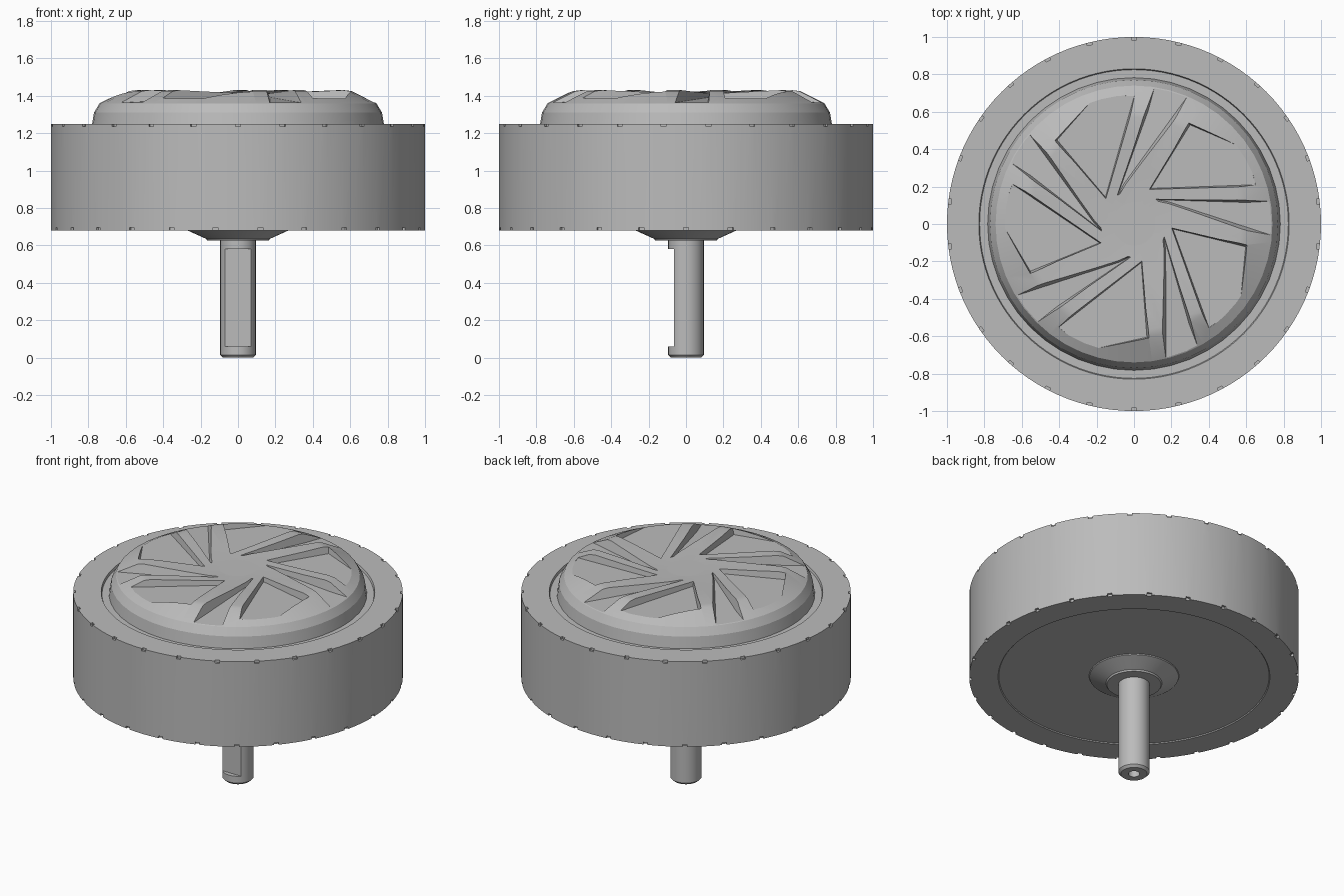
import bpy, bmesh, math
from mathutils import Matrix, Vector

if "Cube" in bpy.data.objects:
    bpy.data.objects.remove(bpy.data.objects["Cube"])

grey = bpy.data.materials.new("plain_grey")
grey.use_nodes = True
grey.diffuse_color = (0.5, 0.5, 0.5, 1)
grey.node_tree.nodes["Principled BSDF"].inputs["Base Color"].default_value = (0.5, 0.5, 0.5, 1)


def to_object(name, bm):
    bmesh.ops.recalc_face_normals(bm, faces=bm.faces)
    mesh = bpy.data.meshes.new(name)
    bm.to_mesh(mesh)
    bm.free()
    mesh.materials.append(grey)
    obj = bpy.data.objects.new(name, mesh)
    bpy.context.collection.objects.link(obj)
    return obj


def lathe(name, profile, steps):
    """Spin an (r, z) profile around the z axis."""
    bm = bmesh.new()
    verts = [bm.verts.new((r, 0, z)) for r, z in profile]
    edges = [bm.edges.new(pair) for pair in zip(verts, verts[1:])]
    bmesh.ops.spin(bm, geom=verts + edges, cent=(0, 0, 0), axis=(0, 0, 1),
                   angle=2 * math.pi, steps=steps, use_duplicate=False)
    bmesh.ops.remove_doubles(bm, verts=bm.verts, dist=0.0005)
    return to_object(name, bm)


def add_box(bm, centre, size, angle=0):
    matrix = (Matrix.Rotation(angle, 4, "Z") @ Matrix.Translation(centre)
              @ Matrix.Diagonal((*size, 1)))
    bmesh.ops.create_cube(bm, size=1, matrix=matrix)


def add_prism(bm, floor, top, floor_z, angle):
    """Tapered prism between two outlines; floor_z gives the floor height at x."""
    turn = Matrix.Rotation(angle, 3, "Z")
    low = [bm.verts.new(turn @ Vector((x, y, floor_z(x)))) for x, y in floor]
    high = [bm.verts.new(turn @ Vector((x, y, 1.5))) for x, y in top]
    bm.faces.new(low)
    bm.faces.new(high)
    for i in range(len(low)):
        j = (i + 1) % len(low)
        bm.faces.new((low[i], low[j], high[j], high[i]))


def cut(obj, bm):
    """Subtract the cutter mesh and bake the result."""
    cutter = to_object("cutter", bm)
    cutter.hide_render = True
    mod = obj.modifiers.new("cut", "BOOLEAN")
    mod.operation = "DIFFERENCE"
    mod.solver = "EXACT"
    mod.object = cutter
    bpy.context.view_layer.objects.active = obj
    bpy.ops.object.modifier_apply(modifier=mod.name)
    bpy.data.objects.remove(cutter)


# Tyre with a shallow groove around the cover, and notches on both rims
tyre = lathe("tyre", [(0, 0.686), (0.82, 0.686), (0.825, 0.68), (1, 0.68), (1, 1.25),
                      (0.83, 1.25), (0.825, 1.235), (0, 1.235)], 104)
NOTCHES = 26
step = 2 * math.pi / NOTCHES
bm = bmesh.new()
for i in range(NOTCHES):
    for z, shift in ((1.25, 0), (0.68, 0.5)):
        add_box(bm, (1, 0, z), (0.03, 0.028, 0.03), -math.pi / 2 + (i + shift) * step)
cut(tyre, bm)

# Dished wheel cover with five swirling channels and five recessed panels
cover = lathe("wheel_cover", [(0, 1.22), (0.785, 1.22), (0.78, 1.25), (0.77, 1.31),
                              (0.74, 1.36), (0.61, 1.425), (0.57, 1.43),
                              (0.3, 1.418), (0, 1.405)], 48)
channel_floor = [(0.186, 0.118), (0.747, -0.064), (0.9, -0.1), (0.9, 0.13), (0.6, 0.115), (0.12, 0.13)]
channel_top = [(0.18, 0.077), (0.66, -0.077), (0.9, -0.14), (0.9, 0.19), (0.62, 0.145), (0.1, 0.145)]
panel_floor = [(0.09, 0.19), (0.65, 0.21), (0.6, 0.4), (0.3, 0.53)]
panel_top = [(0.06, 0.17), (0.68, 0.19), (0.62, 0.42), (0.28, 0.56)]
for floor, top, height in (
        (channel_floor, channel_top, lambda x: 1.392 - 0.05 * (x - 0.15)),
        (panel_floor, panel_top, lambda x: 1.385)):
    bm = bmesh.new()
    for i in range(5):
        add_prism(bm, floor, top, height, math.radians(72 * i))
    cut(cover, bm)

# Round cap in the middle of the cover
cap = lathe("centre_cap", [(0, 1.38), (0.15, 1.38), (0.15, 1.41), (0, 1.41)], 48)

# Conical boss and collar under the wheel
boss = lathe("axle_boss", [(0, 0.7), (0.28, 0.7), (0.27, 0.68), (0.17, 0.635),
                           (0.165, 0.625), (0, 0.625)], 48)

# Axle with a chamfered end, a centre hole and a flat on the front
axle = lathe("axle", [(0, 0.04), (0.035, 0.04), (0.035, 0), (0.08, 0), (0.095, 0.015),
                      (0.095, 0.65), (0, 0.65)], 40)
bm = bmesh.new()
add_box(bm, (0, -0.115, 0.32), (0.3, 0.1, 0.52))
cut(axle, bm)

# Smooth the round walls and keep the creases sharp
for obj in (tyre, cover, cap, boss, axle):
    bpy.ops.object.select_all(action="DESELECT")
    obj.select_set(True)
    bpy.context.view_layer.objects.active = obj
    bpy.ops.object.shade_smooth_by_angle(angle=math.radians(20))
